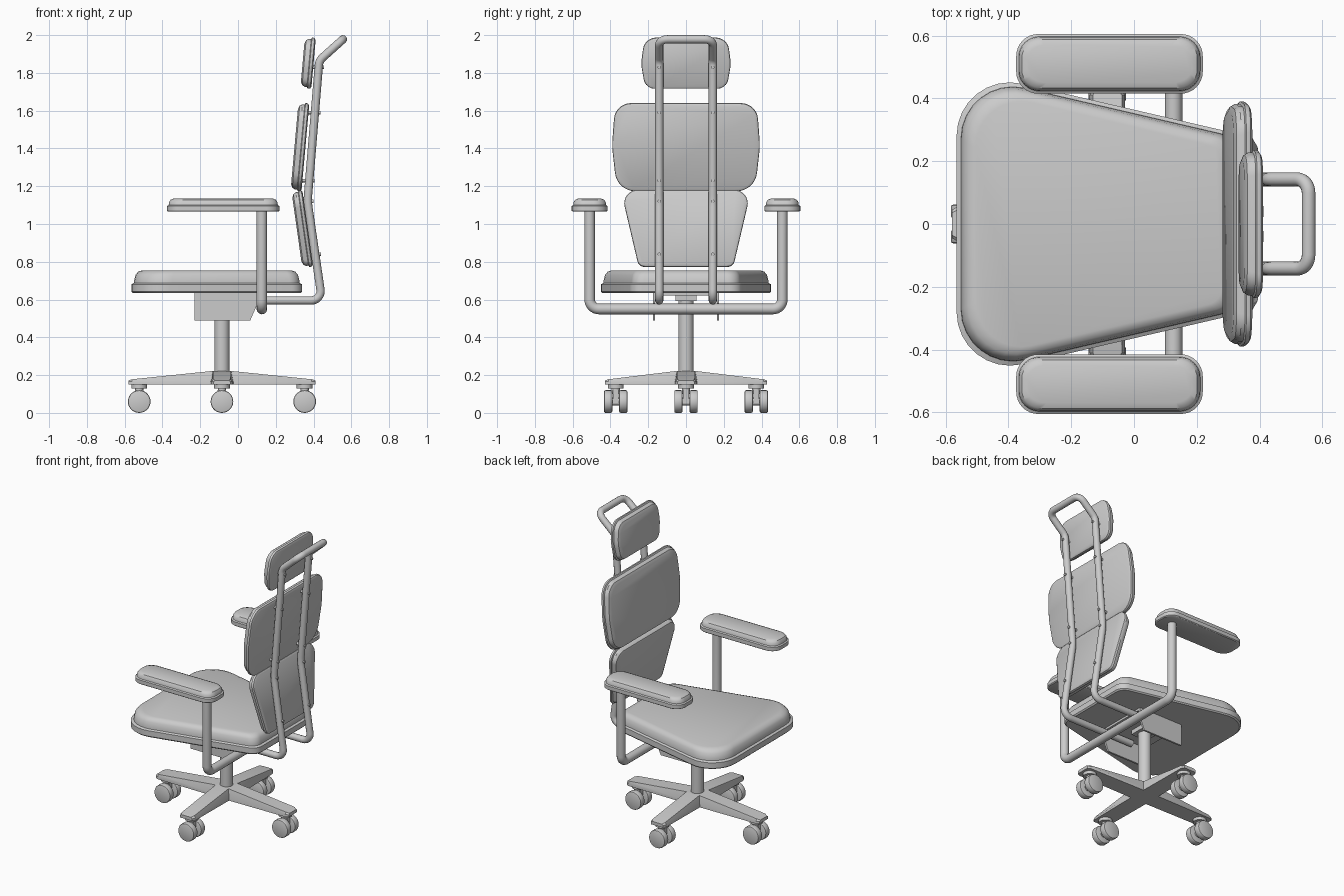
import bpy, bmesh, math
from mathutils import Vector, Matrix

if "Cube" in bpy.data.objects:
    bpy.data.objects.remove(bpy.data.objects["Cube"])

BX = -0.085  # x of the swivel column


def finish(name, bm, angle=35):
    bmesh.ops.recalc_face_normals(bm, faces=bm.faces[:])
    me = bpy.data.meshes.new(name)
    bm.to_mesh(me)
    bm.free()
    ob = bpy.data.objects.new(name, me)
    bpy.context.collection.objects.link(ob)
    bpy.ops.object.select_all(action='DESELECT')
    ob.select_set(True)
    bpy.context.view_layer.objects.active = ob
    bpy.ops.object.shade_smooth_by_angle(angle=math.radians(angle))
    return ob


def arc(a, p, b, r, n):
    """Points of a fillet of radius r at corner p."""
    u, v = (a - p).normalized(), (b - p).normalized()
    half = u.angle(v) / 2
    c = p + (u + v).normalized() * r / math.sin(half)
    t = r / math.tan(half)
    s, e = (p + u * t - c).normalized(), (p + v * t - c).normalized()
    return [c + s.slerp(e, i / n) * r for i in range(n + 1)]


def rounded(pts, radii, closed=True, n=8):
    P = [Vector((*p, 0)) if len(p) == 2 else Vector(p) for p in pts]
    out = []
    for i, p in enumerate(P):
        if not closed and i in (0, len(P) - 1):
            out.append(p)
        else:
            out += arc(P[i - 1], p, P[(i + 1) % len(P)], radii[i], n)
    return out


def pad(name, pts, radii, layers, mat=Matrix()):
    """Cushion: rounded outline lofted through (inset, height) layers."""
    o = rounded(pts, radii)
    x0, x1 = min(p.x for p in o), max(p.x for p in o)
    y0, y1 = min(p.y for p in o), max(p.y for p in o)
    cx, cy, hx, hy = (x0 + x1) / 2, (y0 + y1) / 2, (x1 - x0) / 2, (y1 - y0) / 2
    bm = bmesh.new()
    rings = [[bm.verts.new(mat @ Vector((cx + (p.x - cx) * (1 - d / hx),
                                         cy + (p.y - cy) * (1 - d / hy), h))) for p in o]
             for d, h in layers]
    for a, b in zip(rings, rings[1:]):
        for i in range(len(a)):
            j = (i + 1) % len(a)
            bm.faces.new((a[i], a[j], b[j], b[i]))
    bm.faces.new(rings[0][::-1])
    bm.faces.new(rings[-1])
    return finish(name, bm)


def tube(name, pts, radii, r):
    cu = bpy.data.curves.new(name, 'CURVE')
    cu.dimensions = '3D'
    cu.bevel_depth, cu.bevel_resolution, cu.use_fill_caps = r, 4, True
    path = rounded(pts, radii, closed=False)
    sp = cu.splines.new('POLY')
    sp.points.add(len(path) - 1)
    for q, p in zip(sp.points, path):
        q.co = (*p, 1)
    ob = bpy.data.objects.new(name, cu)
    bpy.context.collection.objects.link(ob)
    bpy.ops.object.select_all(action='DESELECT')
    ob.select_set(True)
    bpy.context.view_layer.objects.active = ob
    bpy.ops.object.convert(target='MESH')


def cyl(bm, loc, r, depth, axis='Z', seg=24):
    rot = {'X': Matrix.Rotation(math.pi / 2, 4, 'Y'),
           'Y': Matrix.Rotation(math.pi / 2, 4, 'X'), 'Z': Matrix()}[axis]
    return bmesh.ops.create_cone(bm, cap_ends=True, segments=seg, radius1=r, radius2=r, depth=depth,
                                 matrix=Matrix.Translation(loc) @ rot)['verts']


def box(bm, loc, size):
    bmesh.ops.create_cube(bm, size=1, matrix=Matrix.Translation(loc) @ Matrix.Diagonal((*size, 1)))


# Seat cushion
pad("seat", [(-.565, -.495), (.34, -.285), (.34, .285), (-.565, .495)], [.17, .07, .07, .17],
    [(.008, .635), (0, .643), (0, .68), (.014, .687), (.015, .7), (.022, .73), (.036, .747), (.06, .755)])

# Arm pads
for s, side in ((-1, "left"), (1, "right")):
    pad(f"arm_pad_{side}", [(-.297, -.095), (.297, -.095), (.297, .095), (-.297, .095)], [.07] * 4,
        [(.006, 1.065), (0, 1.07), (0, 1.095), (.008, 1.1), (.01, 1.115), (.018, 1.128), (.035, 1.135)],
        Matrix.Translation((-.078, s * .51, 0)))

# Backrest pads, tilted: back face runs from bottom to top point in the xz plane
LAYERS = [(.012, 0), (.002, .006), (0, .012), (0, .02), (.008, .024), (.008, .036), (.016, .05), (.035, .058)]


def back_pad(name, bottom, top, pts, radii):
    b, t = Vector((bottom[0], 0, bottom[1])), Vector((top[0], 0, top[1]))
    v = (t - b).normalized()
    u = Vector((0, -1, 0))
    w = u.cross(v)
    m = Matrix((u, v, w)).transposed().to_4x4()
    m.translation = b
    pad(name, pts, radii, LAYERS, m)


back_pad("upper_back", (.336, 1.172), (.378, 1.64),
         [(-.365, 0), (.365, 0), (.392, .24), (.375, .468), (-.375, .468), (-.392, .24)],
         [.11, .11, .4, .09, .09, .4])
back_pad("lower_back", (.398, .775), (.34, 1.185),
         [(-.25, 0), (.25, 0), (.345, .41), (-.345, .41)], [.04, .04, .07, .07])
back_pad("headrest", (.388, 1.715), (.412, 1.985),
         [(-.215, 0), (.215, 0), (.238, .13), (.22, .271), (-.22, .271), (-.238, .13)],
         [.06, .06, .2, .07, .07, .2])

# Back frame: one bent tube ending in a handle
side = [(-.1, .595), (.445, .595), (.368, 1.12), (.43, 1.865), (.556, 1.978)]
path = [(x, -.142, z) for x, z in side] + [(x, .142, z) for x, z in reversed(side)]
tube("back_frame", path, [0, .05, .3, .06, .045, .045, .06, .3, .05, 0], .022)

# Arm support: U-shaped tube under the seat
tube("arm_support", [(.126, -.51, 1.075), (.126, -.51, .55), (.126, .51, .55), (.126, .51, 1.075)],
     [0, .05, .05, 0], .028)

# Screws that hold the pads to the frame
bm = bmesh.new()
for z, x in ((.84, .41), (1.12, .37), (1.23, .377), (1.59, .407), (1.83, .427)):
    for y in (-.142, .142):
        cyl(bm, (x - .009, y, z), .009, .075, 'X', 12)
finish("frame_screws", bm)

# Seat mechanism: two side plates with a cross plate
bm = bmesh.new()
for y in (-.17, .17):
    prof = [(-.23, .49), (.065, .49), (.1, .57), (.1, .637), (-.23, .637)]
    a = [bm.verts.new((x, y - .006, z)) for x, z in prof]
    b = [bm.verts.new((x, y + .006, z)) for x, z in prof]
    bm.faces.new(a)
    bm.faces.new(b[::-1])
    for i in range(5):
        j = (i + 1) % 5
        bm.faces.new((a[i], b[i], b[j], a[j]))
box(bm, (-.065, 0, .628), (.33, .34, .014))
box(bm, (BX, 0, .607), (.12, .11, .03))
finish("seat_mechanism", bm)

# Swivel column
bm = bmesh.new()
cyl(bm, (BX, 0, .385), .04, .45)
finish("column", bm)

# Four-legged base: tapered legs along both axes
bm = bmesh.new()
legs = [(0, .495), (90, .43), (180, .495), (270, .43)]
for ang, length in legs:
    m = Matrix.Translation((BX, 0, 0)) @ Matrix.Rotation(math.radians(ang), 4, 'Z')
    rings = []
    for x, wb, wt, zt in ((0, .06, .05, .222), (.05, .06, .048, .222),
                          (length - .02, .056, .046, .178), (length, .045, .035, .172)):
        rings.append([bm.verts.new(m @ Vector(c)) for c in
                      ((x, -wb, .15), (x, wb, .15), (x, wb, .165), (x, wt, zt), (x, -wt, zt), (x, -wb, .165))])
    for a, b in zip(rings, rings[1:]):
        for i in range(6):
            j = (i + 1) % 6
            bm.faces.new((a[i], a[j], b[j], b[i]))
    bm.faces.new(rings[0])
    bm.faces.new(rings[-1])
finish("base_legs", bm)

# Twin-wheel casters
for k, (cx, cy) in enumerate(((BX + .438, 0), (BX, .372), (BX - .438, 0), (BX, -.372))):
    bm = bmesh.new()
    for s in (-1, 1):
        v = cyl(bm, (cx, cy + s * .04, .06), .06, .044, 'Y', 28)
        rims = [e for e in bm.edges if e.verts[0] in v and e.verts[1] in v
                and abs(e.verts[0].co.y - e.verts[1].co.y) < 1e-4]
        bmesh.ops.bevel(bm, geom=rims, offset=.008, segments=2, affect='EDGES', profile=.5)
    cyl(bm, (cx, cy, .06), .022, .05, 'Y')
    box(bm, (cx, cy, .085), (.045, .03, .07))
    cyl(bm, (cx, cy, .125), .022, .05)
    cyl(bm, (cx, cy, .14), .042, .02)
    finish(f"caster_{k + 1}", bm)
